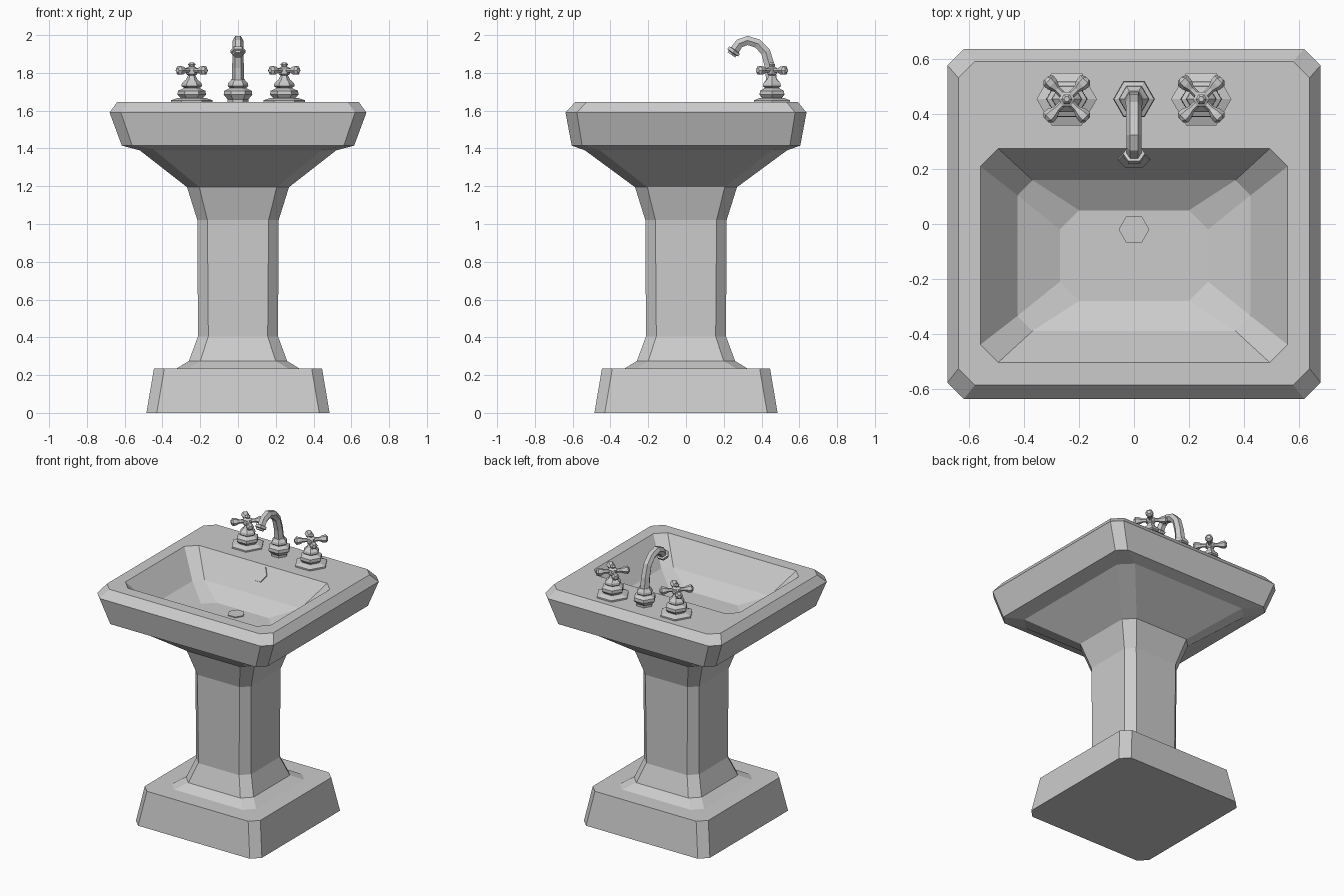
import bpy, bmesh, math
from mathutils import Vector

cube = bpy.data.objects.get("Cube")
if cube:
    bpy.data.objects.remove(cube)

GREY = (0.6, 0.6, 0.6, 1)
ceramic = bpy.data.materials.new("light grey")
ceramic.use_nodes = True
ceramic.diffuse_color = GREY
ceramic.node_tree.nodes["Principled BSDF"].inputs["Base Color"].default_value = GREY


def loft(name, rings, cap_start=True, cap_end=True):
    """Skin a list of equal-sized point rings into one flat-shaded object."""
    bm = bmesh.new()
    loops = [[bm.verts.new(p) for p in ring] for ring in rings]
    n = len(loops[0])
    for a, b in zip(loops, loops[1:]):
        for i in range(n):
            j = (i + 1) % n
            bm.faces.new((a[i], a[j], b[j], b[i]))
    if cap_start:
        bm.faces.new(loops[0][::-1])
    if cap_end:
        bm.faces.new(loops[-1])
    bmesh.ops.recalc_face_normals(bm, faces=bm.faces)
    mesh = bpy.data.meshes.new(name)
    bm.to_mesh(mesh)
    bm.free()
    mesh.materials.append(ceramic)
    obj = bpy.data.objects.new(name, mesh)
    bpy.context.collection.objects.link(obj)
    return obj


def cut_rect(z, hx, hy, c, cy=0.0):
    """Rectangle with chamfered corners, counter-clockwise."""
    pts = []
    for sx, sy in ((1, 1), (-1, 1), (-1, -1), (1, -1)):
        pair = [(sx * hx, sy * (hy - c)), (sx * (hx - c), sy * hy)]
        pts += pair if sx == sy else pair[::-1]
    return [Vector((x, y + cy, z)) for x, y in pts]


def hexagon(centre, u, v, r):
    """Six points around a centre, in the plane of u and v."""
    return [centre + r * (math.cos(k * math.pi / 3) * u + math.sin(k * math.pi / 3) * v)
            for k in range(6)]


X, Y, Z = Vector((1, 0, 0)), Vector((0, 1, 0)), Vector((0, 0, 1))


def turned(name, base, axis, u, v, profile):
    """Six-sided turned part from (distance, radius) pairs along an axis."""
    return loft(name, [hexagon(base + axis * d, u, v, r) for d, r in profile])


# Pedestal: plinth, stepped foot, column and flared neck
pedestal = [(0, 0.485, 0.055), (0.235, 0.445, 0.055), (0.235, 0.325, 0.06),
            (0.275, 0.26, 0.06), (0.405, 0.212, 0.055), (1.02, 0.215, 0.053),
            (1.195, 0.27, 0.065)]
loft("pedestal", [cut_rect(z, h, h, c) for z, h, c in pedestal], cap_end=False)

# Basin: underside, outer wall, rim, then the inside of the bowl
basin = [(1.195, 0.27, 0.27, 0.065, 0), (1.39, 0.52, 0.535, 0.08, 0),
         (1.415, 0.615, 0.605, 0.055, 0), (1.59, 0.68, 0.638, 0.06, 0),
         (1.645, 0.64, 0.59, 0.06, 0.003), (1.645, 0.56, 0.39, 0.065, -0.115),
         (1.48, 0.425, 0.275, 0.055, -0.115), (1.41, 0.27, 0.165, 0.07, -0.115)]
loft("basin", [cut_rect(*row) for row in basin], cap_start=False)

# Drain and overflow plates
turned("drain", Vector((0, -0.02, 1.41)), Z, X, Y, [(0, 0.056), (0.006, 0.056)])
wall_up = Vector((0, 0.115, 0.165)).normalized()
wall_out = X.cross(wall_up)
if wall_out.y > 0:
    wall_out = -wall_out
turned("overflow", Vector((0, 0.239, 1.593)), wall_out, X, wall_up,
       [(0, 0.058), (0.008, 0.058)])

# Taps: plate, turned body, hub with finial and four bulbed arms
body = [(0, 0.052), (0.015, 0.052), (0.04, 0.075), (0.06, 0.073), (0.075, 0.04),
        (0.085, 0.055), (0.10, 0.052), (0.12, 0.03), (0.145, 0.018)]
hub = [(0.14, 0.018), (0.15, 0.03), (0.18, 0.03), (0.19, 0.014), (0.2, 0.02), (0.21, 0.01)]
arm = [(0, 0.014), (0.05, 0.013), (0.075, 0.024), (0.095, 0.026), (0.107, 0.013)]
for side, sx in (("left", 1), ("right", -1)):
    base = Vector((sx * 0.245, 0.455, 1.645))
    turned(side + "_tap_plate", base, Z, X, Y, [(0, 0.11), (0.01, 0.11), (0.022, 0.075)])
    turned(side + "_tap_body", base, Z, X, Y, body)
    turned(side + "_tap_hub", base, Z, X, Y, hub)
    for k in range(4):
        a = math.pi / 4 + k * math.pi / 2
        out = Vector((math.cos(a), math.sin(a), 0))
        turned(f"{side}_tap_arm_{k + 1}", base + Z * 0.168, out, Z.cross(out), Z, arm)

# Spout base
turned("spout_base", Vector((0, 0.455, 1.645)), Z, X, Y,
       [(0, 0.055), (0.015, 0.055), (0.04, 0.076), (0.06, 0.073), (0.075, 0.042),
        (0.085, 0.055), (0.1, 0.052), (0.12, 0.035)])

# Spout: hexagonal tube swept along a gooseneck, flared at the mouth
path = [(0.455, 1.74, 0.034), (0.445, 1.83, 0.031), (0.422, 1.91, 0.029),
        (0.38, 1.955, 0.028), (0.325, 1.972, 0.028), (0.282, 1.955, 0.028),
        (0.259, 1.922, 0.028), (0.257, 1.92, 0.04), (0.248, 1.907, 0.04),
        (0.246, 1.904, 0.028), (0.24, 1.895, 0.028)]
points = [Vector((0, y, z)) for y, z, r in path]
rings = []
for i, p in enumerate(points):
    tangent = (points[min(i + 1, len(points) - 1)] - points[max(i - 1, 0)]).normalized()
    rings.append(hexagon(p, X, tangent.cross(X), path[i][2]))
loft("spout", rings)
